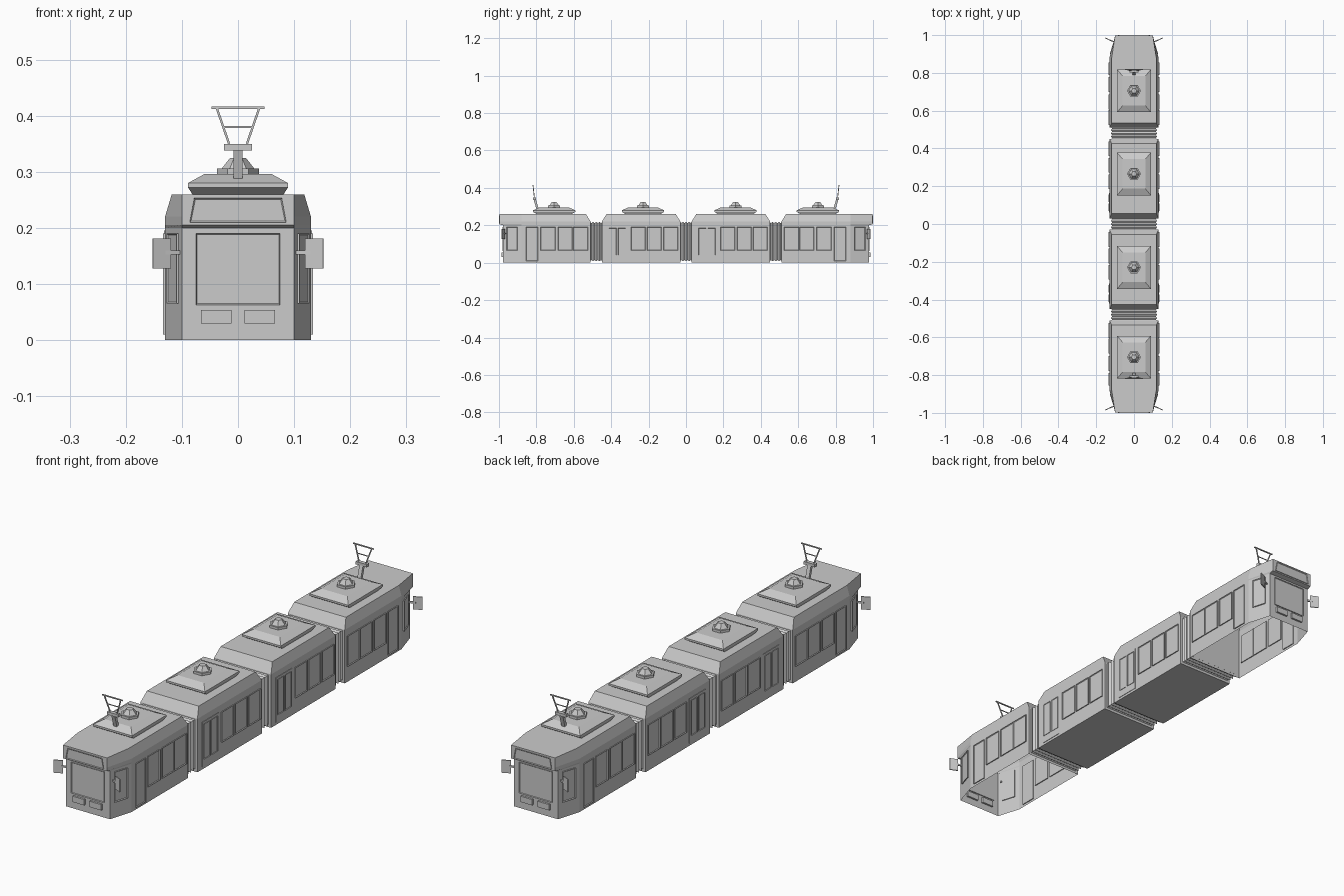
import bpy, bmesh, math
from mathutils import Vector

if "Cube" in bpy.data.objects:
    bpy.data.objects.remove(bpy.data.objects["Cube"], do_unlink=True)

grey = bpy.data.materials.new("plain_grey")
grey.use_nodes = True
grey.diffuse_color = (0.6, 0.6, 0.6, 1)
grey.node_tree.nodes["Principled BSDF"].inputs["Base Color"].default_value = (0.6, 0.6, 0.6, 1)


def finish(name, bm):
    mesh = bpy.data.meshes.new(name)
    bm.to_mesh(mesh)
    bm.free()
    mesh.materials.append(grey)
    obj = bpy.data.objects.new(name, mesh)
    bpy.context.collection.objects.link(obj)
    return obj


def loft(name, rings, cap_first=True, cap_last=True):
    """Skin a stack of matching rings of points."""
    bm = bmesh.new()
    rows = [[bm.verts.new(p) for p in ring] for ring in rings]
    n = len(rows[0])
    for a, b in zip(rows, rows[1:]):
        for i in range(n):
            j = (i + 1) % n
            bm.faces.new((a[i], a[j], b[j], b[i]))
    if cap_first:
        bm.faces.new(rows[0])
    if cap_last:
        bm.faces.new(rows[-1])
    bmesh.ops.recalc_face_normals(bm, faces=bm.faces)
    return finish(name, bm)


def rect(hx, hy, z, cy=0):
    return [(-hx, cy - hy, z), (hx, cy - hy, z), (hx, cy + hy, z), (-hx, cy + hy, z)]


def hexagon(r, cy, z):
    return [(r * math.cos(k * math.pi / 3), cy + r * math.sin(k * math.pi / 3), z)
            for k in range(6)]


def bar(name, a, b, wide, deep):
    """Square bar between two points."""
    a, b = Vector(a), Vector(b)
    d = (b - a).normalized()
    side = d.cross(Vector((0, 1, 0))).normalized() * wide / 2
    fore = d.cross(side).normalized() * deep / 2
    loft(name, [[p + side + fore, p - side + fore, p - side - fore, p + side - fore]
                for p in (a, b)])


def panel(name, a, b, z0, z1, out, rim=0.004, taper=0.0, proud=0.004):
    """Framed pane standing on a wall between plan points a and b."""
    a, b, out = Vector((*a, 0)), Vector((*b, 0)), Vector((*out, 0)).normalized()
    t = (b - a).normalized() * taper
    bm = bmesh.new()
    rows = []
    for off in (-proud, proud):
        o = out * off
        pts = [(a, z0), (b, z0), (b - t, z1), (a + t, z1)]
        rows.append([bm.verts.new(p + o + Vector((0, 0, z))) for p, z in pts])
    inner, outer = rows
    for i in range(4):
        j = (i + 1) % 4
        bm.faces.new((inner[i], inner[j], outer[j], outer[i]))
    bm.faces.new(inner)
    face = bm.faces.new(outer)
    bmesh.ops.recalc_face_normals(bm, faces=bm.faces)
    if rim:
        bmesh.ops.inset_individual(bm, faces=[face], thickness=rim, depth=-proud * 0.7)
    finish(name, bm)


HALF, EAVE, ROOF = 0.13, 0.22, 0.26
WIN_Z = (0.065, 0.19)


def side_panels(name, y0, y1, z0, z1, rim=0.004, proud=0.004):
    for label, s in (("left", 1), ("right", -1)):
        panel(f"{label}_{name}", (s * HALF, y0), (s * HALF, y1), z0, z1, (s, 0), rim, proud=proud)


def roof_unit(cy):
    # Low roof box with sloped top and a six sided vent
    loft("roof_box", [rect(0.08, 0.09, ROOF - 0.002, cy), rect(0.089, 0.113, 0.272, cy),
                      rect(0.089, 0.113, 0.28, cy), rect(0.06, 0.078, 0.296, cy)])
    loft("roof_vent", [hexagon(0.037, cy, 0.294), hexagon(0.037, cy, 0.306),
                       hexagon(0.029, cy, 0.306), hexagon(0.014, cy, 0.325)])


def end_car(s):
    """Cab car; s is -1 at the front and 1 at the back."""
    def plan(nose, half, rear, z):
        pts = [(0.1, nose), (half, 0.88), (half, rear)]
        return ([(x, s * y, z) for x, y in pts] +
                [(-x, s * y, z) for x, y in reversed(pts)])

    # Open-bottomed shell with an overhanging brow
    loft("cab_car_body", [plan(0.978, HALF, 0.51, 0), plan(0.978, HALF, 0.51, 0.2),
                          plan(0.997, HALF, 0.51, 0.205), plan(0.997, HALF, 0.51, EAVE),
                          plan(0.997, 0.118, 0.535, ROOF)], cap_first=False)

    # Side windows and cab door
    for y in (0.525, 0.606, 0.698):
        side_panels("cab_car_window", s * y, s * (y + 0.079), *WIN_Z)
    side_panels("cab_door", s * 0.79, s * 0.855, 0.01, 0.19)

    # Windscreen, sign and lamps on the nose
    nose = s * 0.978
    panel("windscreen", (-0.075, nose), (0.075, nose), 0.063, 0.19, (0, s), 0.003)
    panel("destination_sign", (-0.086, s * 0.997), (0.086, s * 0.997), 0.21, 0.253,
          (0, s), 0.003, 0.008, 0.003)
    for x in (-1, 1):
        panel("headlight", (x * 0.012, nose), (x * 0.066, nose), 0.03, 0.054,
              (0, s), 0, proud=0.008)

        # Angled cab window, mirror arm and mirror
        panel("cab_corner_window", (x * 0.106, s * 0.958), (x * 0.124, s * 0.9),
              *WIN_Z, (x * 0.098, s * 0.03))
        bar("mirror_arm", (x * 0.1, s * 0.962, 0.156), (x * 0.13, s * 0.974, 0.156), 0.007, 0.006)
        panel("mirror", (x * 0.12, s * 0.97), (x * 0.152, s * 0.985), 0.128, 0.181,
              (-x * 0.4, s), 0, proud=0.002)

    # Current collector: leaning post, head block and open frame
    roof_unit(s * 0.705)
    bar("collector_post", (0, s * 0.79, 0.275), (0, s * 0.81, 0.342), 0.016, 0.012)
    loft("collector_head", [rect(0.025, 0.008, z, s * 0.811) for z in (0.338, 0.35)])
    top = s * 0.818
    for x in (-1, 1):
        bar("collector_arm", (x * 0.016, s * 0.811, 0.35), (x * 0.038, top, 0.414), 0.004, 0.004)
    bar("collector_middle_bar", (-0.025, s * 0.814, 0.38), (0.025, s * 0.814, 0.38), 0.003, 0.003)
    bar("collector_contact_bar", (-0.047, top, 0.414), (0.047, top, 0.414), 0.004, 0.005)


def middle_car(cy, unit_y):
    loft("middle_car_body", [rect(HALF, 0.21, 0, cy), rect(HALF, 0.21, EAVE, cy),
                             rect(0.118, 0.185, ROOF, cy)])
    # Door with two narrow panes, then three windows
    y0 = cy - 0.18
    side_panels("middle_door", y0, y0 + 0.105, 0.01, 0.195, 0, 0.002)
    for k in (0.008, 0.057):
        side_panels("middle_door_pane", y0 + k, y0 + k + 0.04, 0.04, 0.185, 0.003)
    for k in range(3):
        y = cy - 0.055 + k * 0.087
        side_panels("middle_window", y, y + 0.078, *WIN_Z)
    roof_unit(unit_y)


def bellows(cy):
    # Ribbed joint between cars
    rings = []
    for k in range(9):
        g = 0.006 * (k % 2)
        y = cy - 0.034 + k * 0.0085
        hx, z0, z1 = 0.122 - g, 0.008 + g, 0.218 - g
        rings.append([(-hx, y, z0), (hx, y, z0), (hx, y, z1), (-hx, y, z1)])
    loft("bellows", rings)


for end in (-1, 1):
    end_car(end)
middle_car(-0.24, -0.23)
middle_car(0.24, 0.265)
for joint in (-0.48, 0, 0.48):
    bellows(joint)
